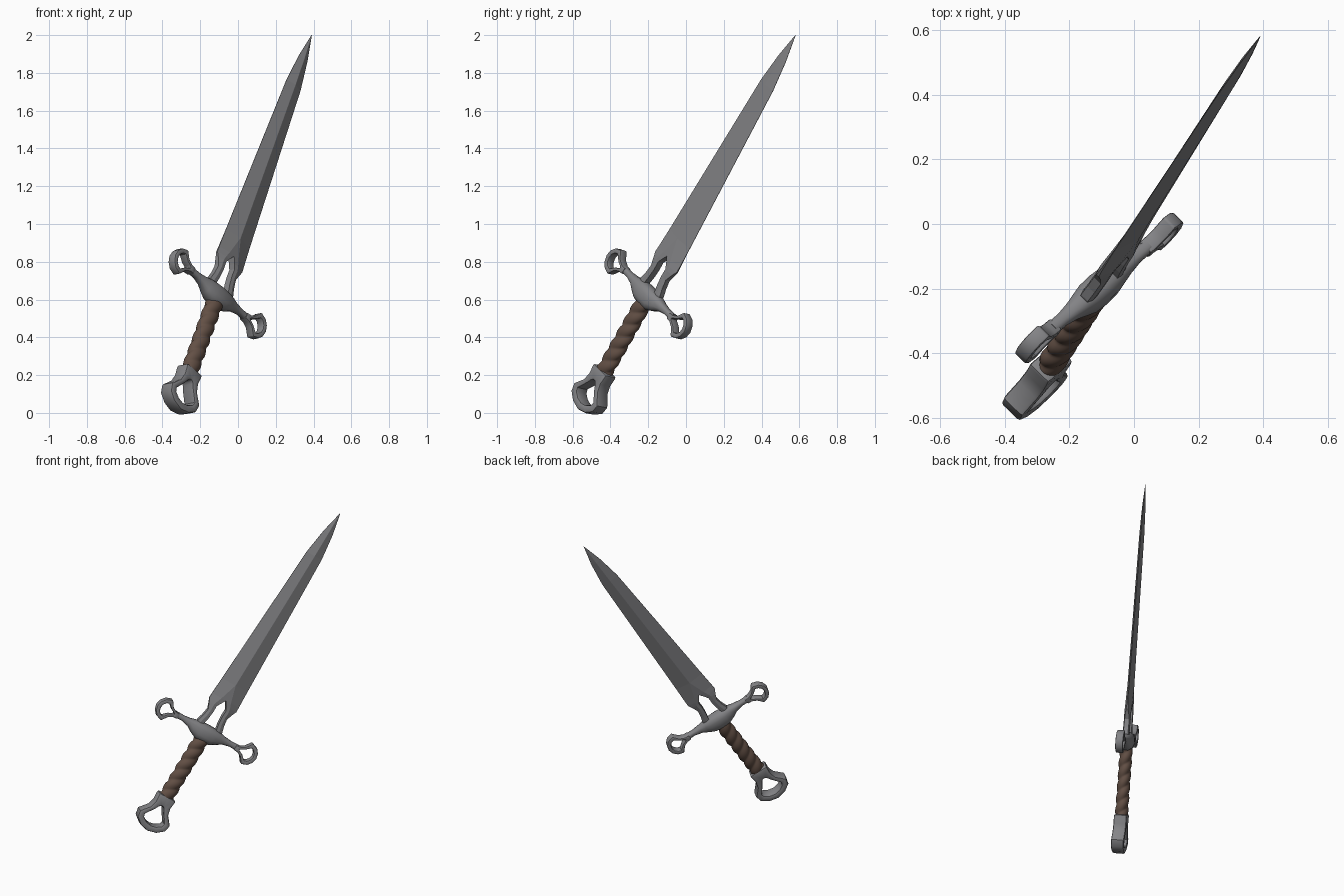
import bpy, bmesh, math
from mathutils import Vector

if "Cube" in bpy.data.objects:
    bpy.data.objects.remove(bpy.data.objects["Cube"])

# Sword frame: tip point, long axis, guard axis and thickness axis
TIP = Vector((0.39, 0.58, 2.0))
AXIS = Vector((0.301, 0.471, 0.829)).normalized()
WIDE = Vector((0.636, 0.545, -0.545))
WIDE = (WIDE - AXIS * WIDE.dot(AXIS)).normalized()
THICK = WIDE.cross(AXIS)


def P(u, v, s):
    """u across the blade, v through the thickness, s distance down from the tip"""
    return TIP + WIDE * u + THICK * v - AXIS * s


def material(name, col):
    m = bpy.data.materials.new(name)
    m.diffuse_color = (*col, 1)
    m.use_nodes = True
    m.node_tree.nodes["Principled BSDF"].inputs["Base Color"].default_value = m.diffuse_color
    return m


STEEL = material("grey_steel", (0.23, 0.23, 0.24))
LEATHER = material("brown_leather", (0.125, 0.08, 0.06))


def finish(bm, name, mat, angle):
    bmesh.ops.recalc_face_normals(bm, faces=bm.faces)
    me = bpy.data.meshes.new(name)
    bm.to_mesh(me)
    bm.free()
    me.materials.append(mat)
    ob = bpy.data.objects.new(name, me)
    bpy.context.collection.objects.link(ob)
    if angle:
        bpy.ops.object.select_all(action='DESELECT')
        ob.select_set(True)
        bpy.context.view_layer.objects.active = ob
        bpy.ops.object.shade_smooth_by_angle(angle=math.radians(angle))
    return ob


def loft(bm, rings):
    """Closed skin through rings of points with equal counts"""
    vs = [[bm.verts.new(p) for p in r] for r in rings]
    n = len(vs[0])
    for a, b in zip(vs, vs[1:]):
        for i in range(n):
            j = (i + 1) % n
            bm.faces.new((a[i], a[j], b[j], b[i]))
    bm.faces.new(vs[0])
    bm.faces.new(vs[-1][::-1])


# Blade: two mirrored halves that split into a fork above the guard
# rows: s, inner u, inner half thickness, ridge u, ridge half thickness, outer u, outer half thickness
ROWS = [
    (0.0, 0, .001, .0005, .001, .001, .0005),
    (0.15, 0, .011, .001, .011, .034, .001),
    (0.32, 0, .016, .001, .016, .057, .001),
    (1.30, 0, .022, .001, .022, .097, .001),
    (1.415, 0, .022, .036, .022, .102, .003),
    (1.45, .022, .021, .050, .022, .103, .005),
    (1.475, .035, .020, .056, .022, .090, .010),
    (1.52, .034, .020, .054, .022, .072, .015),
    (1.57, .039, .020, .060, .022, .080, .015),
    (1.61, .047, .020, .070, .022, .092, .015),
    (1.65, .047, .020, .070, .022, .092, .015),
]
bm = bmesh.new()
for side in (1, -1):
    loft(bm, [[P(side * iu, it, s), P(side * ru, rt, s), P(side * ou, ot, s),
               P(side * ou, -ot, s), P(side * ru, -rt, s), P(side * iu, -it, s)]
              for s, iu, it, ru, rt, ou, ot in ROWS])
# remove the hidden wall between both halves
bm.faces.ensure_lookup_table()
hidden = [f for f in bm.faces
          if all(abs((v.co - TIP).dot(WIDE)) < 1e-5 for v in f.verts)]
bmesh.ops.delete(bm, geom=hidden, context='FACES')
bmesh.ops.remove_doubles(bm, verts=bm.verts, dist=1e-5)
finish(bm, "blade", STEEL, 0)

# Guard body: rounded centre that thins into two arms
# stations: u, centre s, half height, half thickness
HALF = [(0, 1.667, .059, .050), (.05, 1.667, .057, .047), (.09, 1.660, .045, .038),
        (.13, 1.653, .027, .029), (.18, 1.650, .018, .022), (.232, 1.650, .020, .022)]
stations = [(-u, s, h, t) for u, s, h, t in HALF[:0:-1]] + HALF
bm = bmesh.new()
rings = []
for u, s, h, t in stations:
    ring = []
    for k in range(12):
        a = math.tau * (k + 0.5) / 12
        c, d = math.cos(a), math.sin(a)
        ring.append(P(u, t * math.copysign(abs(c) ** 0.8, c),
                      s + h * math.copysign(abs(d) ** 0.8, d)))
    rings.append(ring)
loft(bm, rings)
finish(bm, "guard", STEEL, 40)


def pierced_crescent(name, outer, inner, thick, place, bevel):
    """Mirrored plate with a hole; outlines are (half width, distance along)"""
    def full(half):
        return half + [(-w, d) for w, d in half[-2:0:-1]]
    bm = bmesh.new()
    loops = []
    for outline, sgn in ((outer, 1), (inner, 1), (inner, -1), (outer, -1)):
        loops.append([bm.verts.new(place(w, sgn * thick, d)) for w, d in full(outline)])
    n = len(loops[0])
    for k in range(4):
        a, b = loops[k], loops[(k + 1) % 4]
        for i in range(n):
            j = (i + 1) % n
            bm.faces.new((a[i], a[j], b[j], b[i]))
    bmesh.ops.recalc_face_normals(bm, faces=bm.faces)
    rim = [e for e in bm.edges if e.calc_face_angle(0) > math.radians(60)]
    bmesh.ops.bevel(bm, geom=rim, offset=bevel, segments=2, profile=0.5,
                    affect='EDGES', clamp_overlap=True)
    finish(bm, name, STEEL, 40)


# Crescents at the guard ends
CURL_OUT = [(0, .215), (.018, .215), (.020, .245), (.036, .275),
            (.076, .305), (.062, .345), (.035, .368), (0, .377)]
CURL_IN = [(0, .250), (.004, .252), (.010, .262), (.018, .280),
           (.046, .312), (.040, .330), (.022, .345), (0, .350)]
for label, side in (("left", -1), ("right", 1)):
    pierced_crescent("guard_end_" + label, CURL_OUT, CURL_IN, .025,
                     lambda w, v, d, k=side: P(k * d, v, 1.652 + w), .007)

# Pommel with its collar
POM_OUT = [(0, 2.14), (.062, 2.14), (.056, 2.20), (.068, 2.245),
           (.114, 2.300), (.105, 2.345), (.060, 2.380), (0, 2.395)]
POM_IN = [(0, 2.210), (.008, 2.212), (.018, 2.222), (.030, 2.245),
          (.072, 2.305), (.066, 2.325), (.035, 2.345), (0, 2.352)]
pierced_crescent("pommel", POM_OUT, POM_IN, .042,
                 lambda w, v, d: P(w, v, d), .012)

# Grip: two lobed section twisted into a rope wrap
bm = bmesh.new()
rings = []
for r in range(73):
    f = r / 72
    ring = []
    for k in range(24):
        a = math.tau * k / 24
        bulge = 0.86 + 0.18 * abs(math.cos(a - f * math.tau * 3))
        ring.append(P(.050 * bulge * math.cos(a), .041 * bulge * math.sin(a),
                      1.70 + 0.46 * f))
    rings.append(ring)
loft(bm, rings)
finish(bm, "grip", LEATHER, 40)
